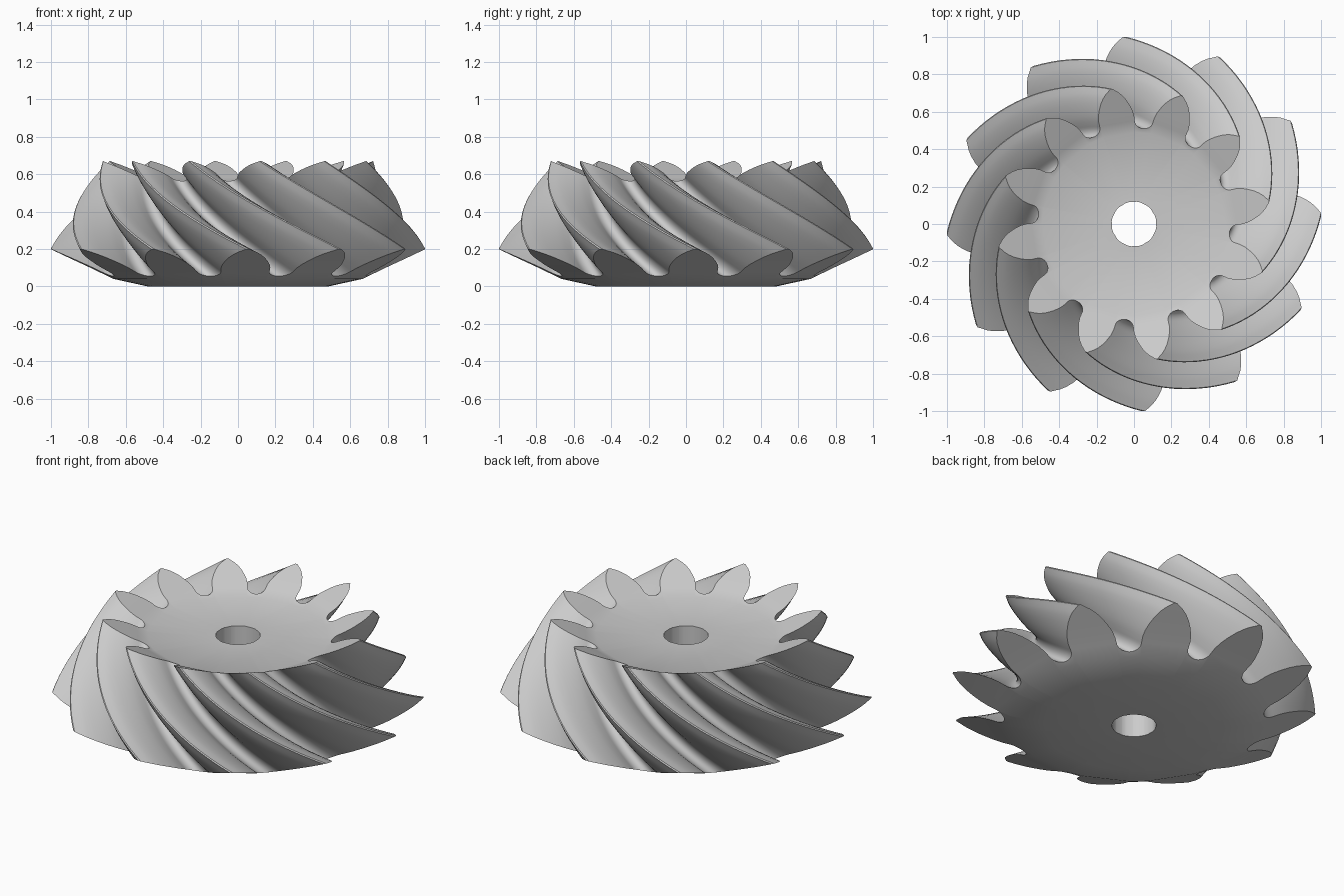
import bpy, bmesh, math

if "Cube" in bpy.data.objects:
    bpy.data.objects.remove(bpy.data.objects["Cube"])

TEETH = 12
STEPS = 20            # rings along the tooth length
APEX = 1.94           # common apex of the gear cones
SMALL = 0.73          # small end size relative to the large end
TWIST = math.radians(-53.5)
PHASE = math.radians(3)
TIP_R = 1.002

# half tooth profile: (half angle in degrees, radius), tip to valley bottom
flank = [(0.45, 1.0), (1.5, 0.985), (2.9, 0.967), (4.4, 0.942), (6.0, 0.908),
         (7.5, 0.868), (8.8, 0.828), (9.6, 0.79)]
NECK = len(flank)
flank += [(15 - 5.1 * math.cos(j * math.pi / 14), 0.755 - 0.055 * math.sin(j * math.pi / 14))
          for j in range(8)]
LAST = len(flank) - 1

bm = bmesh.new()


def point(r, angle, u):
    """Point on the large back cone, scaled towards the apex and twisted by u."""
    s = 1 + (SMALL - 1) * u
    z = 0.2 - 0.483 * (1 - r)
    a = angle + PHASE + TWIST * u
    rr = r * TIP_R * s
    return bm.verts.new((rr * math.cos(a), rr * math.sin(a), APEX + (z - APEX) * s))


def section(u):
    """For each tooth: left flank (low angle) and right flank; valley verts shared."""
    left, right = [], []
    for k in range(TEETH):
        c = math.tau * k / TEETH
        left.append([point(r, c - math.radians(a), u) for a, r in flank])
        right.append([point(r, c + math.radians(a), u) for a, r in flank[:-1]])
    for k in range(TEETH):
        right[k].append(left[(k + 1) % TEETH][LAST])
    return left, right


def tooth_path(L, R):
    return L[::-1] + R


sections = [section(i / STEPS) for i in range(STEPS + 1)]

# spiral tooth flanks
for (La, Ra), (Lb, Rb) in zip(sections, sections[1:]):
    for k in range(TEETH):
        a, b = tooth_path(La[k], Ra[k]), tooth_path(Lb[k], Rb[k])
        for i in range(len(a) - 1):
            bm.faces.new((a[i], a[i + 1], b[i + 1], b[i]))


def end_face(sec, u):
    """Conical tooth end faces down to a round hub ring; returns that ring."""
    L, R = sec
    ring = []
    hubs = []
    for k in range(TEETH):
        c = math.tau * k / TEETH
        angs = [-flank[i][0] for i in range(LAST, NECK - 1, -1)] + \
               [flank[i][0] for i in range(NECK, LAST)]
        hub = [point(0.67, c + math.radians(a), u) for a in angs]
        hubs.append(hub)
        ring += hub
    for k in range(TEETH):
        for i in range(NECK):
            bm.faces.new((L[k][i], R[k][i], R[k][i + 1], L[k][i + 1]))
        base = L[k][NECK:][::-1] + R[k][NECK:]
        hub = hubs[k] + [hubs[(k + 1) % TEETH][0]]
        for i in range(len(base) - 1):
            bm.faces.new((base[i], base[i + 1], hub[i + 1], hub[i]))
    return ring


def inner_ring(ring, r, z):
    """Next concentric ring, joined to the previous one."""
    new = []
    for v in ring:
        a = math.atan2(v.co.y, v.co.x)
        new.append(bm.verts.new((r * math.cos(a), r * math.sin(a), z)))
    bridge(ring, new)
    return new


def bridge(a, b):
    n = len(a)
    for i in range(n):
        j = (i + 1) % n
        bm.faces.new((a[i], a[j], b[j], b[i]))


# large end: back cone, shallow cone, flat base
low = end_face(sections[0], 0)
low = inner_ring(low, 0.485, 0.0)
low = inner_ring(low, 0.12, 0.0)
# small end: tooth ends and flat top
top = end_face(sections[-1], 1)
top_z = top[0].co.z
top = inner_ring(top, 0.12, top_z)

# shaft bore: resample the top hole to the bottom hole angles
n = len(low)
a0 = math.atan2(low[0].co.y, low[0].co.x)


def offset(v):
    return (math.atan2(v.co.y, v.co.x) - a0 + math.pi) % math.tau - math.pi


start = min(range(n), key=lambda i: abs(offset(top[i])))
top = top[start:] + top[:start]
for lo, hi in zip(low, top):
    hi.co.x, hi.co.y = lo.co.x, lo.co.y
bridge(low, top)

bmesh.ops.recalc_face_normals(bm, faces=bm.faces)
mesh = bpy.data.meshes.new("spiral_bevel_gear")
bm.to_mesh(mesh)
bm.free()

gear = bpy.data.objects.new("spiral_bevel_gear", mesh)
bpy.context.collection.objects.link(gear)

steel = bpy.data.materials.new("plain_grey")
steel.diffuse_color = (0.6, 0.6, 0.6, 1)
steel.use_nodes = True
steel.node_tree.nodes["Principled BSDF"].inputs["Base Color"].default_value = steel.diffuse_color
mesh.materials.append(steel)

bpy.context.view_layer.objects.active = gear
gear.select_set(True)
bpy.ops.object.shade_smooth_by_angle(angle=math.radians(30))
